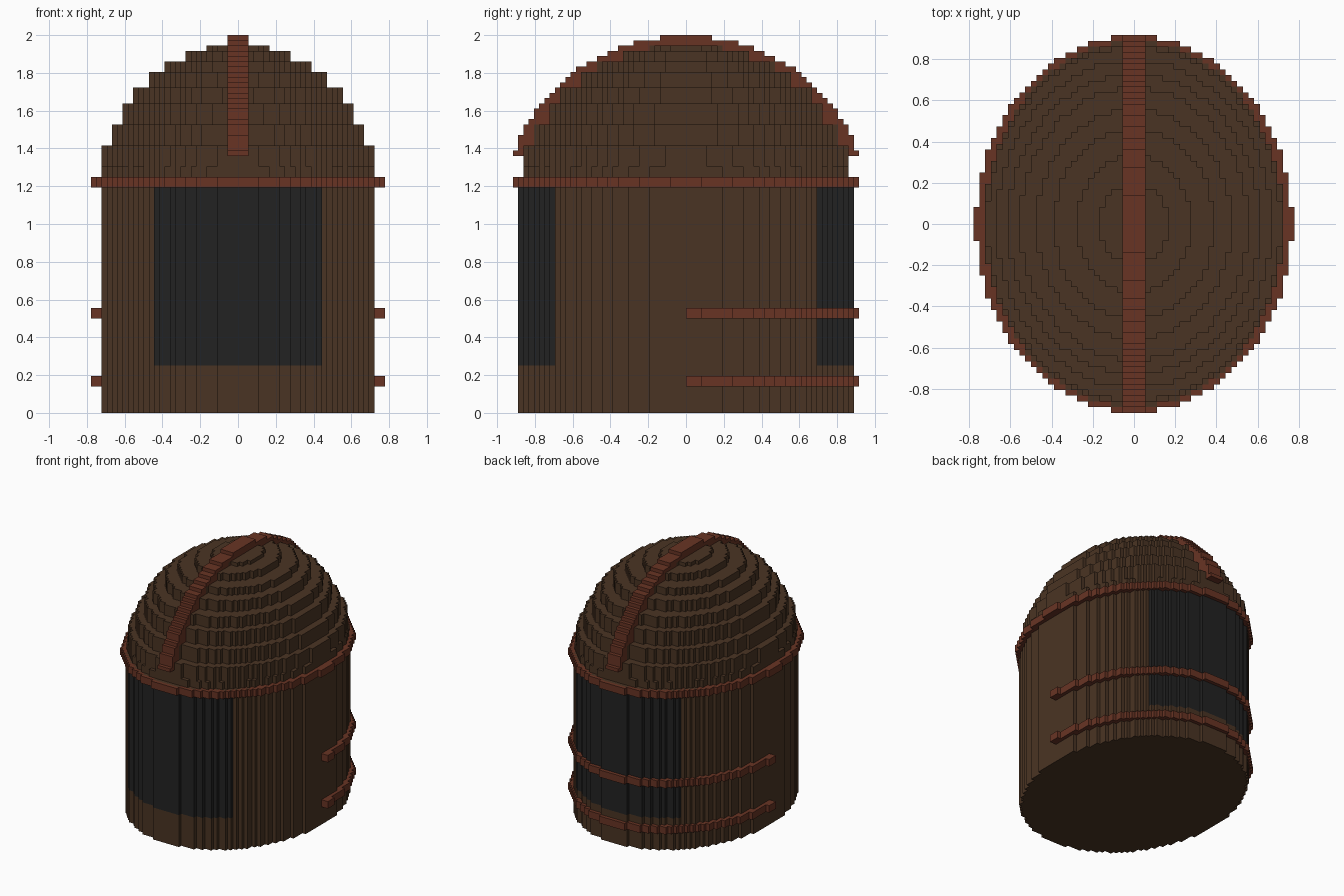
import bpy, bmesh, math
from mathutils import Vector

cube = bpy.data.objects.get("Cube")
if cube:
    bpy.data.objects.remove(cube)

U = 2 / 72  # size of one block; all sizes below are in blocks


def material(name, rgb):
    m = bpy.data.materials.new(name)
    m.use_nodes = True
    m.diffuse_color = (*rgb, 1)
    m.node_tree.nodes["Principled BSDF"].inputs["Base Color"].default_value = (*rgb, 1)
    return m


WOOD = material("dark brown wood", (0.0685, 0.0343, 0.0168))
RED = material("rust red trim", (0.138, 0.034, 0.0176))
BLACK = material("charcoal panel", (0.016, 0.016, 0.016))


def stairs(a, b, start=0):
    """Stepped quarter ellipse, from the wide end up to the top."""
    pts = []
    for j in range(start, int(b + 0.5)):
        n = int(a * math.sqrt(max(0, 1 - ((j + 0.5) / b) ** 2)) + 0.5)
        if n == 0:
            break
        if pts and pts[-1][0] == n:
            pts[-1] = (n, j + 1)
        else:
            pts += [(n, j), (n, j + 1)]
    return pts


def half_outline(quarter):
    return quarter + [(-p, q) for p, q in reversed(quarter)]


def full_outline(a, b):
    top = half_outline(stairs(a, b))[1:-1]  # drop the points on the middle line
    return top + [(-p, -q) for p, q in top]


def extrude(bm, points, direction):
    face = bm.faces.new([bm.verts.new(p) for p in points])
    moved = bmesh.ops.extrude_face_region(bm, geom=[face])["geom"]
    verts = [g for g in moved if isinstance(g, bmesh.types.BMVert)]
    bmesh.ops.translate(bm, verts=verts, vec=Vector(direction))
    bmesh.ops.recalc_face_normals(bm, faces=bm.faces)


def finish(bm, name, *mats):
    bmesh.ops.scale(bm, vec=(U, U, U), verts=bm.verts)
    mesh = bpy.data.meshes.new(name)
    bm.to_mesh(mesh)
    bm.free()
    for m in mats:
        mesh.materials.append(m)
    obj = bpy.data.objects.new(name, mesh)
    bpy.context.collection.objects.link(obj)
    return obj


def slab(name, outline, z0, z1, mat):
    bm = bmesh.new()
    extrude(bm, [(x, y, z0) for x, y in outline], (0, 0, z1 - z0))
    return finish(bm, name, mat)


# Barrel body with dark panels on the front and back
bm = bmesh.new()
extrude(bm, [(x, y, 0) for x, y in full_outline(26.1, 31.9)], (0, 0, 45))
for axis, cuts in (((0, 0, 1), (9, 43)), ((1, 0, 0), (-16, 16))):
    for c in cuts:
        bmesh.ops.bisect_plane(bm, geom=bm.verts[:] + bm.edges[:] + bm.faces[:],
                               plane_co=Vector(axis) * c, plane_no=axis)
for f in bm.faces:
    c = f.calc_center_median()
    if abs(f.normal.z) < 0.5 and 9 < c.z < 43 and abs(c.x) < 16.1:
        f.material_index = 1
finish(bm, "body", WOOD, BLACK)

# Stepped dome: (half width, half depth, top height) of each layer
layers = [(26.2, 31.2, 47), (25.7, 30.9, 51), (24, 28.6, 55), (22, 26.2, 59),
          (20, 23.8, 62), (17, 20.2, 65), (14, 16.7, 67), (10, 11.9, 69), (6, 7.1, 70)]
z = 45
for i, (a, b, top) in enumerate(layers):
    slab(f"dome_layer_{i + 1}", full_outline(a, b), z, top, WOOD)
    z = top

# Rim between body and dome
RIM = (27.62, 32.85)
slab("rim", full_outline(*RIM), 43, 45, RED)

# Two half hoops around the back
for name, z0 in (("lower_hoop", 5), ("upper_hoop", 18)):
    slab(name, half_outline(stairs(*RIM)), z0, z0 + 2, RED)

# Ridge strap over the dome from front to back
bm = bmesh.new()
extrude(bm, [(-2, y, z + 40) for y, z in half_outline(stairs(34.25, 31.9, 9))], (4, 0, 0))
finish(bm, "ridge_strap", RED)
